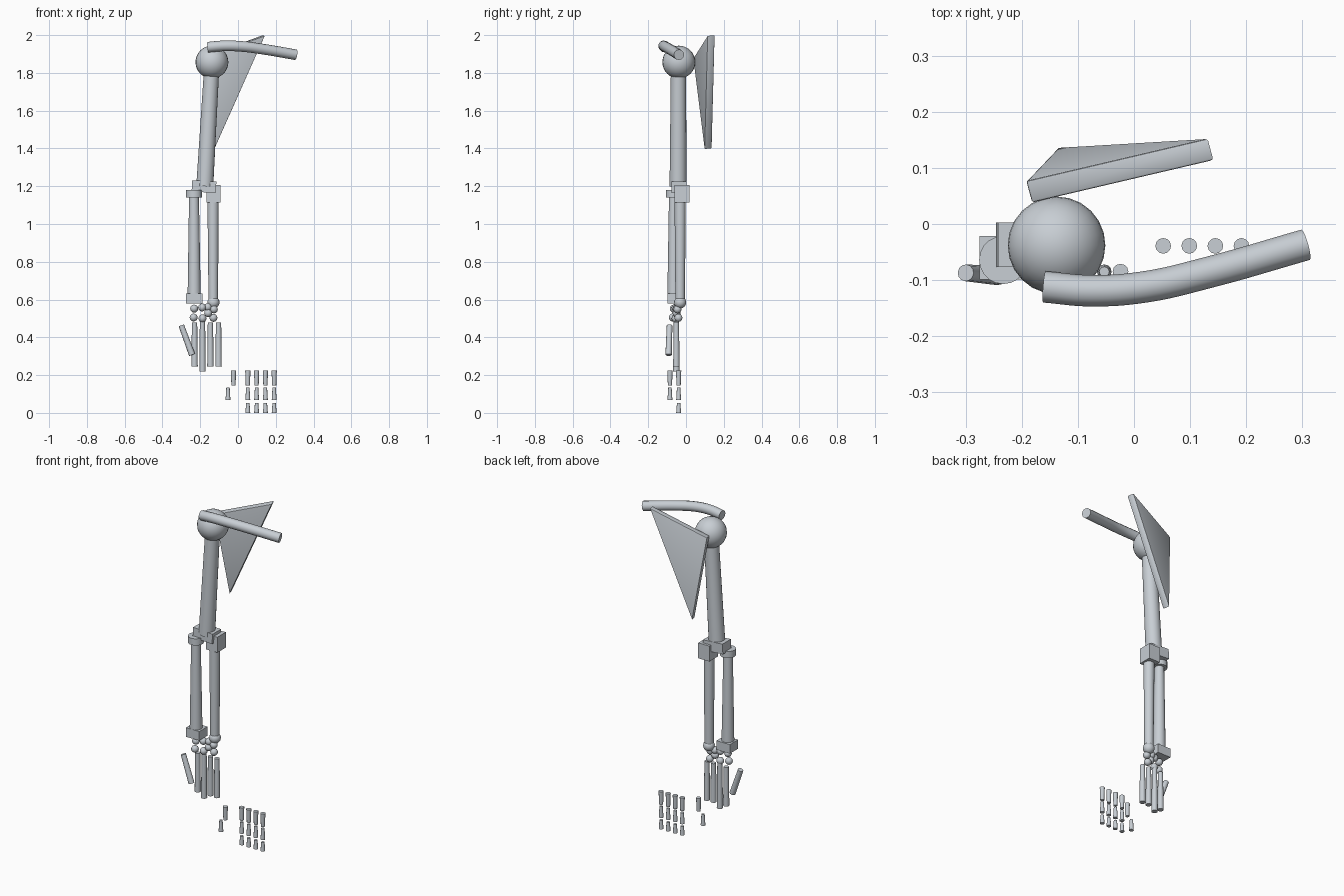
import bpy, bmesh, math
from mathutils import Vector, Matrix

if "Cube" in bpy.data.objects:
    bpy.data.objects.remove(bpy.data.objects["Cube"])

bone = bpy.data.materials.new("pale_bone_grey")
bone.diffuse_color = (0.58, 0.62, 0.66, 1)
bone.use_nodes = True
bone.node_tree.nodes["Principled BSDF"].inputs["Base Color"].default_value = bone.diffuse_color


def finish(name, bm, smooth=True):
    bmesh.ops.recalc_face_normals(bm, faces=bm.faces)
    me = bpy.data.meshes.new(name)
    bm.to_mesh(me)
    bm.free()
    me.materials.append(bone)
    ob = bpy.data.objects.new(name, me)
    bpy.context.collection.objects.link(ob)
    if smooth:
        bpy.ops.object.select_all(action='DESELECT')
        ob.select_set(True)
        bpy.context.view_layer.objects.active = ob
        bpy.ops.object.shade_smooth_by_angle(angle=math.radians(35))
    return ob


def rod(name, a, b, ra, rb, sides=20):
    """Tapered cylinder from point a (radius ra) to point b (radius rb)."""
    a, b = Vector(a), Vector(b)
    d = b - a
    bm = bmesh.new()
    m = Matrix.Translation((a + b) / 2) @ d.to_track_quat('Z', 'Y').to_matrix().to_4x4()
    bmesh.ops.create_cone(bm, cap_ends=True, segments=sides, radius1=ra, radius2=rb,
                          depth=d.length, matrix=m)
    return finish(name, bm)


def ball(name, c, r, u=24, v=16):
    bm = bmesh.new()
    bmesh.ops.create_uvsphere(bm, u_segments=u, v_segments=v, radius=r,
                              matrix=Matrix.Translation(c))
    return finish(name, bm)


def block(name, c, size, tilt=0):
    bm = bmesh.new()
    m = (Matrix.Translation(c) @ Matrix.Rotation(math.radians(tilt), 4, 'Y')
         @ Matrix.Diagonal((*size, 1)))
    bmesh.ops.create_cube(bm, size=1, matrix=m)
    return finish(name, bm, False)


# Shoulder blade: triangular plate with softened edges
tri = [Vector(p) for p in ((-.182, .038, 1.877), (.143, .114, 1.997), (-.125, .098, 1.395))]
n = (tri[1] - tri[0]).cross(tri[2] - tri[0]).normalized() * .04
bm = bmesh.new()
front = [bm.verts.new(p) for p in tri]
back = [bm.verts.new(p + n) for p in tri]
bm.faces.new(front)
bm.faces.new(back[::-1])
for i in range(3):
    j = (i + 1) % 3
    bm.faces.new((front[i], front[j], back[j], back[i]))
bmesh.ops.bevel(bm, geom=bm.edges[:], offset=.004, segments=2, affect='EDGES', profile=.5)
finish("shoulder_blade", bm)

# Collarbone: curved tube
cu = bpy.data.curves.new("collarbone", 'CURVE')
cu.dimensions = '3D'
cu.bevel_depth = .028
cu.bevel_resolution = 4
cu.use_fill_caps = True
cu.resolution_u = 6
path = [(-.16, -.112, 1.936), (-.075, -.119, 1.943), (.02, -.112, 1.940),
        (.13, -.087, 1.926), (.306, -.037, 1.896)]
sp = cu.splines.new('BEZIER')
sp.bezier_points.add(len(path) - 1)
for bp, p in zip(sp.bezier_points, path):
    bp.co = p
    bp.handle_left_type = bp.handle_right_type = 'AUTO'
cu.materials.append(bone)
collar = bpy.data.objects.new("collarbone", cu)
bpy.context.collection.objects.link(collar)
bpy.ops.object.select_all(action='DESELECT')
collar.select_set(True)
bpy.context.view_layer.objects.active = collar
bpy.ops.object.convert(target='MESH')
bpy.ops.object.shade_smooth_by_angle(angle=math.radians(35))

# Upper arm
ball("upper_arm_head", (-.138, -.038, 1.857), .087)
rod("upper_arm_shaft", (-.138, -.040, 1.85), (-.176, -.042, 1.20), .040, .045)
block("elbow_block", (-.180, -.037, 1.198), (.128, .080, .060), 3.4)

# Forearm, thumb side
rod("outer_forearm_head", (-.233, -.064, 1.14), (-.233, -.064, 1.18), .043, .043)
rod("outer_forearm_shaft", (-.233, -.064, 1.15), (-.232, -.064, .60), .026, .035)
block("outer_forearm_wrist_end", (-.231, -.060, .605), (.088, .078, .054))

# Forearm, little finger side
block("inner_forearm_elbow_end", (-.130, -.022, 1.160), (.074, .080, .092))
rod("inner_forearm_shaft", (-.132, -.031, 1.15), (-.131, -.031, .59), .030, .025)
ball("inner_forearm_wrist_end", (-.130, -.031, .585), .032, 16, 12)

# Wrist pebbles in two rows
wrist = [(-.232, -.065, .552), (-.190, -.055, .558), (-.160, -.045, .560), (-.128, -.045, .548),
         (-.235, -.070, .505), (-.188, -.055, .500), (-.158, -.050, .528), (-.130, -.040, .503)]
for i, c in enumerate(wrist):
    ball(f"wrist_bone_{i + 1}", c, .021, 12, 8)

# Palm bones
for i, x in enumerate((-.230, -.188, -.146, -.103)):
    long = i == 1
    rod(f"palm_bone_{i + 1}", (x, -.051, .49 if long else .478),
        (x, -.051, .22 if long else .246), .014, .017, 12)
rod("thumb_palm_bone", (-.300, -.087, .463), (-.243, -.092, .307), .015, .017, 12)

# Loose finger bones: three rows for the fingers, two for the thumb
rows = [("near", .224, .145, .014, .011), ("middle", .134, .068, .009, .013),
        ("tip", .052, .0, .009, .013)]
for label, top, bottom, rt, rb in rows:
    for i in range(4):
        x = .052 + i * .0465
        rod(f"finger_bone_{label}_{i + 1}", (x, -.039, top), (x, -.039, bottom), rt, rb, 12)
for (label, top, bottom, rt, rb), x in zip(rows, (-.024, -.053)):
    rod(f"thumb_bone_{label}", (x, -.085, top), (x, -.085, bottom), rt, rb, 12)
